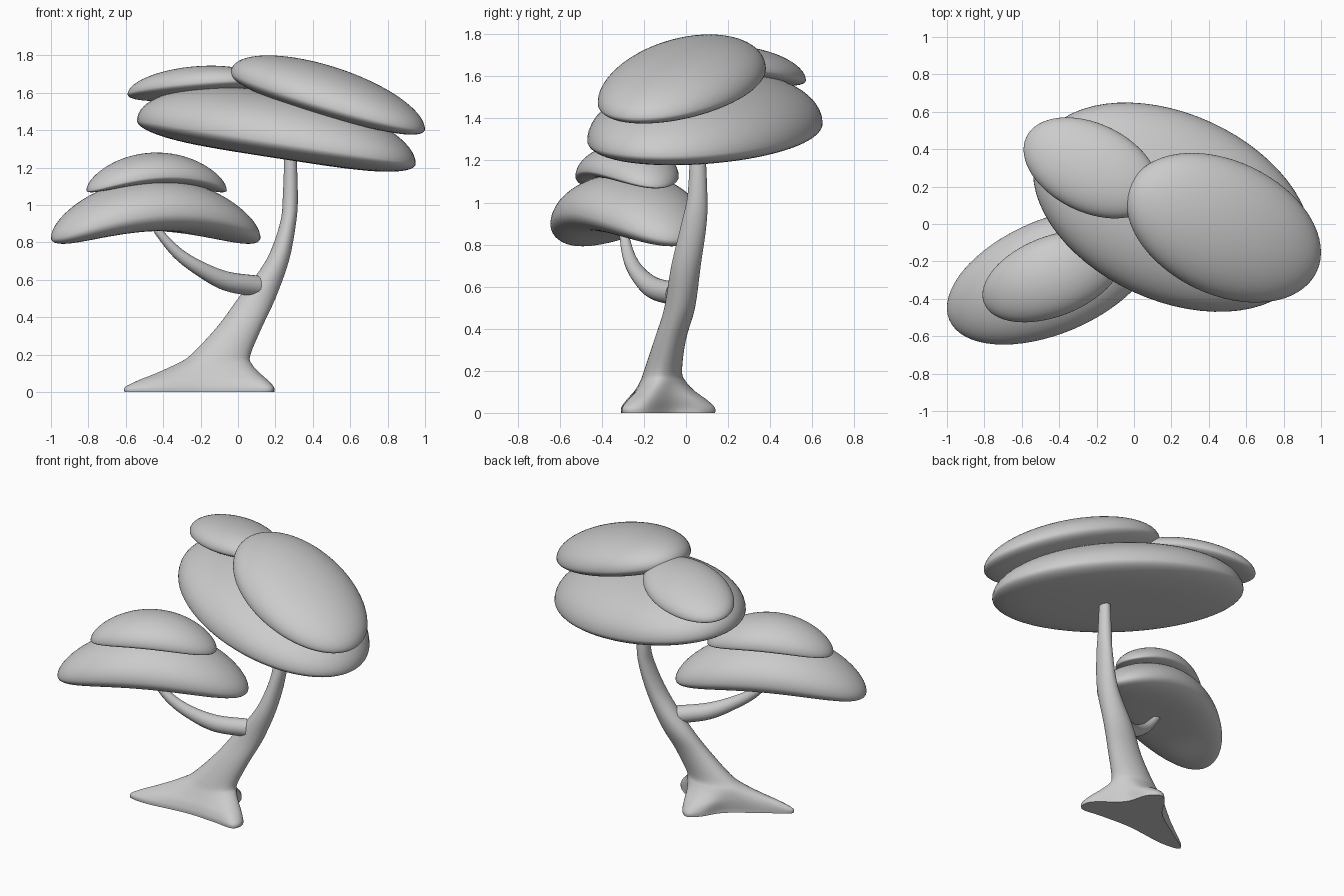
import bpy, bmesh
from math import sin, cos, radians, hypot, sqrt
from mathutils import Vector

if "Cube" in bpy.data.objects:
    bpy.data.objects.remove(bpy.data.objects["Cube"])


def smooth_path(pts, n, closed=False):
    """Catmull-Rom interpolation through points of any dimension."""
    pts = [Vector(p) for p in pts]
    m, out = len(pts), []
    get = (lambda i: pts[i % m]) if closed else (lambda i: pts[max(0, min(m - 1, i))])
    for i in range(m if closed else m - 1):
        a, b, c, d = (get(i + k) for k in (-1, 0, 1, 2))
        for s in range(n):
            t = s / n
            out.append(0.5 * (2 * b + (c - a) * t + (2 * a - 5 * b + 4 * c - d) * t * t
                              + (3 * b - a - 3 * c + d) * t ** 3))
    if not closed:
        out.append(pts[-1])
    return out


def finish(bm, name, sharp=60):
    bmesh.ops.recalc_face_normals(bm, faces=bm.faces)
    me = bpy.data.meshes.new(name)
    bm.to_mesh(me)
    bm.free()
    ob = bpy.data.objects.new(name, me)
    bpy.context.collection.objects.link(ob)
    bpy.ops.object.select_all(action='DESELECT')
    ob.select_set(True)
    bpy.context.view_layer.objects.active = ob
    bpy.ops.object.shade_smooth_by_angle(angle=radians(sharp))
    return ob


def canopy(name, centre, a, b, yaw, top, bottom, tilt=(0, 0), droop=0):
    """Domed pad with a flattish underside, tilted and drooping at its long ends."""
    bm = bmesh.new()
    bmesh.ops.create_uvsphere(bm, u_segments=64, v_segments=40, radius=1)
    cy, sy = cos(radians(yaw)), sin(radians(yaw))
    for v in bm.verts:
        u, w, h = v.co
        if h > 0:
            z = h * top
        else:
            z = -bottom * sqrt(max(0, 1 - hypot(u, w) ** 4))
        x, y = u * a * cy - w * b * sy, u * a * sy + w * b * cy
        z += tilt[0] * x + tilt[1] * y - droop * u * u
        v.co = Vector(centre) + Vector((x, y, z))
    return finish(bm, name)


# Leaf canopies
canopy("main_canopy", (0.205, 0.09, 1.335), 0.787, 0.499, -24.6, 0.27, 0.085, (-0.154, 0.003))
canopy("upper_right_canopy", (0.48, -0.02, 1.555), 0.55, 0.357, -25.5, 0.19, 0.07, (-0.267, 0.087))
canopy("upper_left_canopy", (-0.23, 0.30, 1.62), 0.383, 0.237, -25.5, 0.117, 0.04, (0.05, -0.12))
canopy("side_canopy", (-0.44, -0.28, 0.95), 0.595, 0.305, 23.1, 0.19, 0.09, droop=0.13)
canopy("side_canopy_cap", (-0.435, -0.28, 1.15), 0.394, 0.214, 21.4, 0.13, 0.035, droop=0.075)

# Trunk: three-root footprint blending into elliptical sections
roots = [(0.02, -0.06), (-0.03, 0.08), (-0.10, 0.14), (-0.17, 0.09), (-0.26, -0.04), (-0.45, -0.17),
         (-0.61, -0.28), (-0.48, -0.31), (-0.2, -0.28), (0.02, -0.29), (0.17, -0.30), (0.18, -0.2)]
# z, centre x, centre y, radius x, radius y, root weight
levels = [(0.0, -0.13, -0.12, 0.22, 0.11, 0.99), (0.025, -0.13, -0.12, 0.22, 0.11, 0.98),
          (0.06, -0.13, -0.12, 0.21, 0.11, 0.75), (0.10, -0.13, -0.12, 0.20, 0.10, 0.42),
          (0.15, -0.12, -0.115, 0.18, 0.095, 0.12), (0.2, -0.09, -0.11, 0.155, 0.088, 0.02),
          (0.35, 0.01, -0.075, 0.12, 0.075, 0), (0.5, 0.10, -0.03, 0.10, 0.073, 0),
          (0.7, 0.21, 0.0, 0.062, 0.07, 0), (0.9, 0.267, 0.038, 0.043, 0.06, 0),
          (1.05, 0.28, 0.055, 0.04, 0.046, 0), (1.32, 0.28, 0.055, 0.031, 0.034, 0)]
bm = bmesh.new()
rings = []
for z, cx, cy, rx, ry, w in smooth_path(levels, 4):
    ring = []
    for i, root in enumerate(roots):
        t = radians(23 + 30 * i)
        ell = Vector((cx + rx * cos(t), cy + ry * sin(t)))
        ring.append(ell.lerp(Vector(root), w))
    rings.append([bm.verts.new((p.x, p.y, z)) for p in smooth_path(ring, 5, True)])
for r0, r1 in zip(rings, rings[1:]):
    for i in range(len(r0)):
        j = (i + 1) % len(r0)
        bm.faces.new((r0[i], r0[j], r1[j], r1[i]))
bm.faces.new(rings[0])
bm.faces.new(rings[-1])
finish(bm, "trunk")

# Branch: tapered tube carrying the side canopy (x, y, z, radius)
path = smooth_path([(0.095, -0.05, 0.567, 0.056), (-0.06, -0.15, 0.592, 0.052),
                    (-0.2, -0.225, 0.658, 0.04), (-0.32, -0.27, 0.74, 0.031),
                    (-0.42, -0.295, 0.85, 0.022), (-0.45, -0.30, 0.90, 0.018)], 6)
cu = bpy.data.curves.new("branch", 'CURVE')
cu.dimensions = '3D'
cu.bevel_depth = 1
cu.bevel_resolution = 8
cu.use_fill_caps = True
sp = cu.splines.new('POLY')
sp.points.add(len(path) - 1)
for pt, p in zip(sp.points, path):
    pt.co = (p[0], p[1], p[2], 1)
    pt.radius = p[3]
sp.use_smooth = True
bpy.context.collection.objects.link(bpy.data.objects.new("branch", cu))
